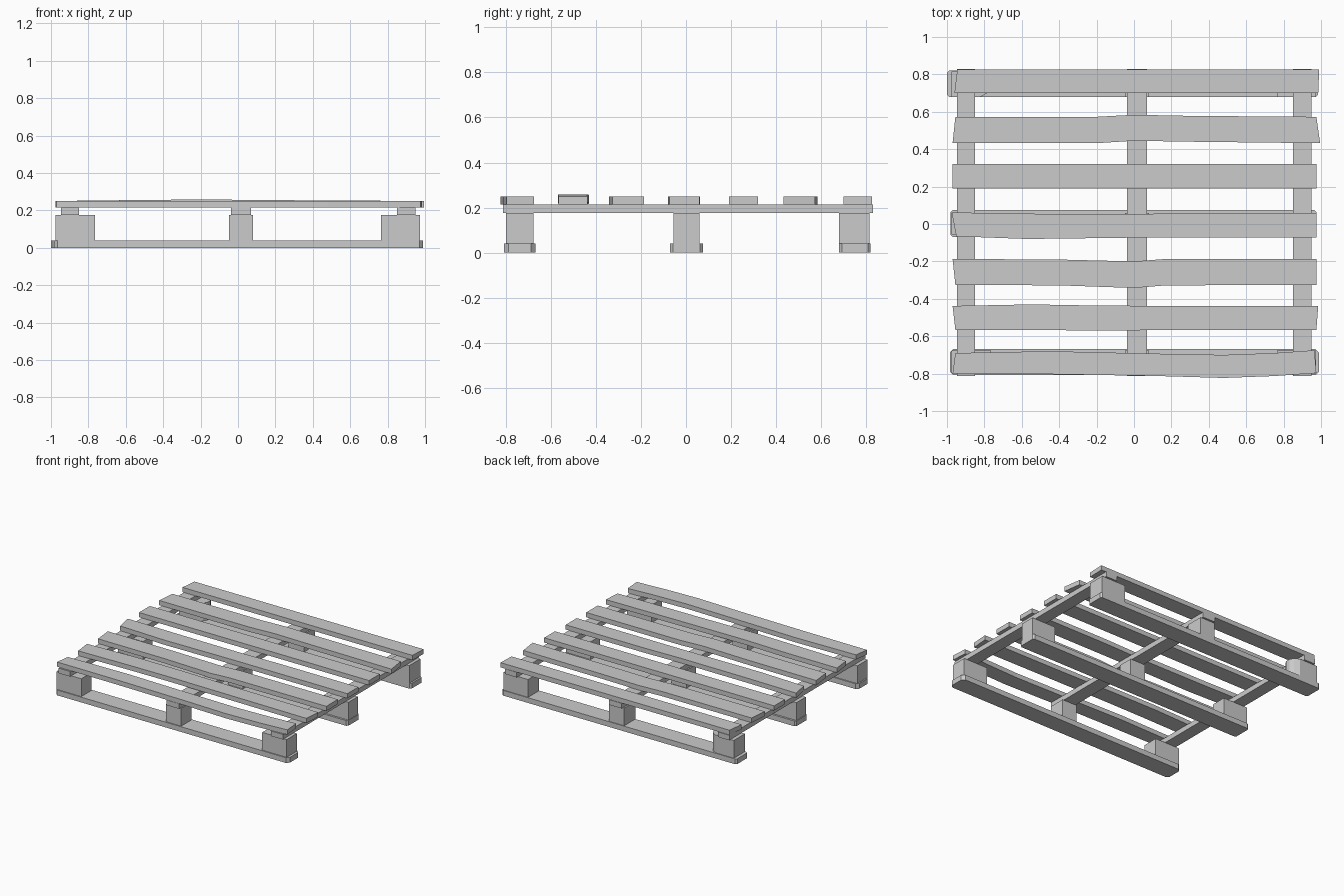
import bpy, bmesh

if "Cube" in bpy.data.objects:
    bpy.data.objects.remove(bpy.data.objects["Cube"])


def prism(name, outline, z0, z1):
    """Upright solid from a footprint outline (counter-clockwise)."""
    bm = bmesh.new()
    low = [bm.verts.new((x, y, z0)) for x, y in outline]
    high = [bm.verts.new((x, y, z1)) for x, y in outline]
    n = len(outline)
    bm.faces.new(low[::-1])
    bm.faces.new(high)
    for i in range(n):
        j = (i + 1) % n
        bm.faces.new((low[i], low[j], high[j], high[i]))
    return finish(name, bm)


def finish(name, bm):
    bmesh.ops.recalc_face_normals(bm, faces=bm.faces)
    me = bpy.data.meshes.new(name)
    bm.to_mesh(me)
    bm.free()
    ob = bpy.data.objects.new(name, me)
    bpy.context.collection.objects.link(ob)
    return ob


def rect(x0, x1, y0, y1, c=0.0):
    """Rectangle footprint, corners cut by c."""
    if c == 0:
        return [(x0, y0), (x1, y0), (x1, y1), (x0, y1)]
    return [(x0 + c, y0), (x1 - c, y0), (x1, y0 + c), (x1, y1 - c),
            (x1 - c, y1), (x0 + c, y1), (x0, y1 - c), (x0, y0 + c)]


def slat(name, stations, thick=0.036):
    """Warped plank: stations are (x at low y, x at high y, low y, high y, bottom z)."""
    bm = bmesh.new()
    rings = []
    for xl, xh, yl, yh, z in stations:
        rings.append([bm.verts.new(p) for p in (
            (xl, yl, z), (xh, yh, z), (xh, yh, z + thick), (xl, yl, z + thick))])
    for a, b in zip(rings, rings[1:]):
        for i in range(4):
            j = (i + 1) % 4
            bm.faces.new((a[i], a[j], b[j], b[i]))
    bm.faces.new(rings[0])
    bm.faces.new(rings[-1])
    return finish(name, bm)


Z = 0.214
# Deck slats, back to front
slats = [
    [(-.96, -.945, .70, .825, Z), (.985, .99, .70, .827, Z)],
    [(-.97, -.955, .432, .573, Z), (-.2, -.2, .432, .573, Z), (0, 0, .445, .584, Z),
     (.3, .3, .44, .578, Z), (.995, .975, .432, .573, Z)],
    [(-.97, -.97, .19, .32, Z), (.975, .975, .19, .32, Z)],
    [(-.95, -.975, -.066, .062, Z), (-.57, -.57, -.08, .055, Z), (0, 0, -.073, .052, Z),
     (.3, .3, -.073, .06, Z), (.975, .975, -.073, .06, Z)],
    [(-.955, -.97, -.326, -.187, Z), (-.4, -.4, -.328, -.19, Z), (0, 0, -.342, -.2, Z),
     (.17, .17, -.328, -.187, Z), (.975, .975, -.326, -.187, Z)],
    [(-.955, -.97, -.567, -.438, Z), (-.55, -.55, -.567, -.43, .219), (-.2, -.2, -.569, -.436, .222),
     (.3, .3, -.567, -.439, .218), (.975, .985, -.567, -.438, Z)],
    [(-.97, -.955, -.80, -.69, Z), (-.45, -.45, -.803, -.68, Z), (.1, .1, -.812, -.693, Z),
     (.48, .48, -.823, -.70, Z), (.75, .75, -.813, -.69, Z), (.975, .965, -.797, -.675, Z)],
]
for i, s in enumerate(slats):
    slat(f"deck_slat_{i + 1}", s)

# Cross bearers under the slats
for name, x0, x1 in (("left", -.947, -.85), ("middle", -.037, .07), ("right", .85, .948)):
    prism(f"{name}_bearer", rect(x0, x1, -.813, .83), .175, Z)

# Ground boards
prism("front_ground_board", rect(-.985, .99, -.808, -.668, .02), 0, .04)
prism("middle_ground_board", rect(-.98, .975, -.07, .075, .012), 0, .04)
prism("back_ground_board", rect(-1.0, .985, .68, .82, .012), 0, .04)

# Spacer blocks: three across, three deep
for row, y0, y1 in (("front", -.80, -.677), ("middle", -.055, .06), ("back", .68, .815)):
    for col, x0, x1 in (("left", -.975, -.765), ("centre", -.048, .08), ("right", .765, .972)):
        shape = rect(x0, x1, y0, y1)
        if (row, col) == ("back", "left"):
            # this block has a worn, rounded inner end
            shape = [(x0, y0), (-.82, y0), (-.785, y0 + .02), (-.768, y0 + .05),
                     (-.768, y1 - .05), (-.785, y1 - .02), (-.82, y1), (x0, y1)]
        prism(f"{row}_{col}_block", shape, .04, .176)
